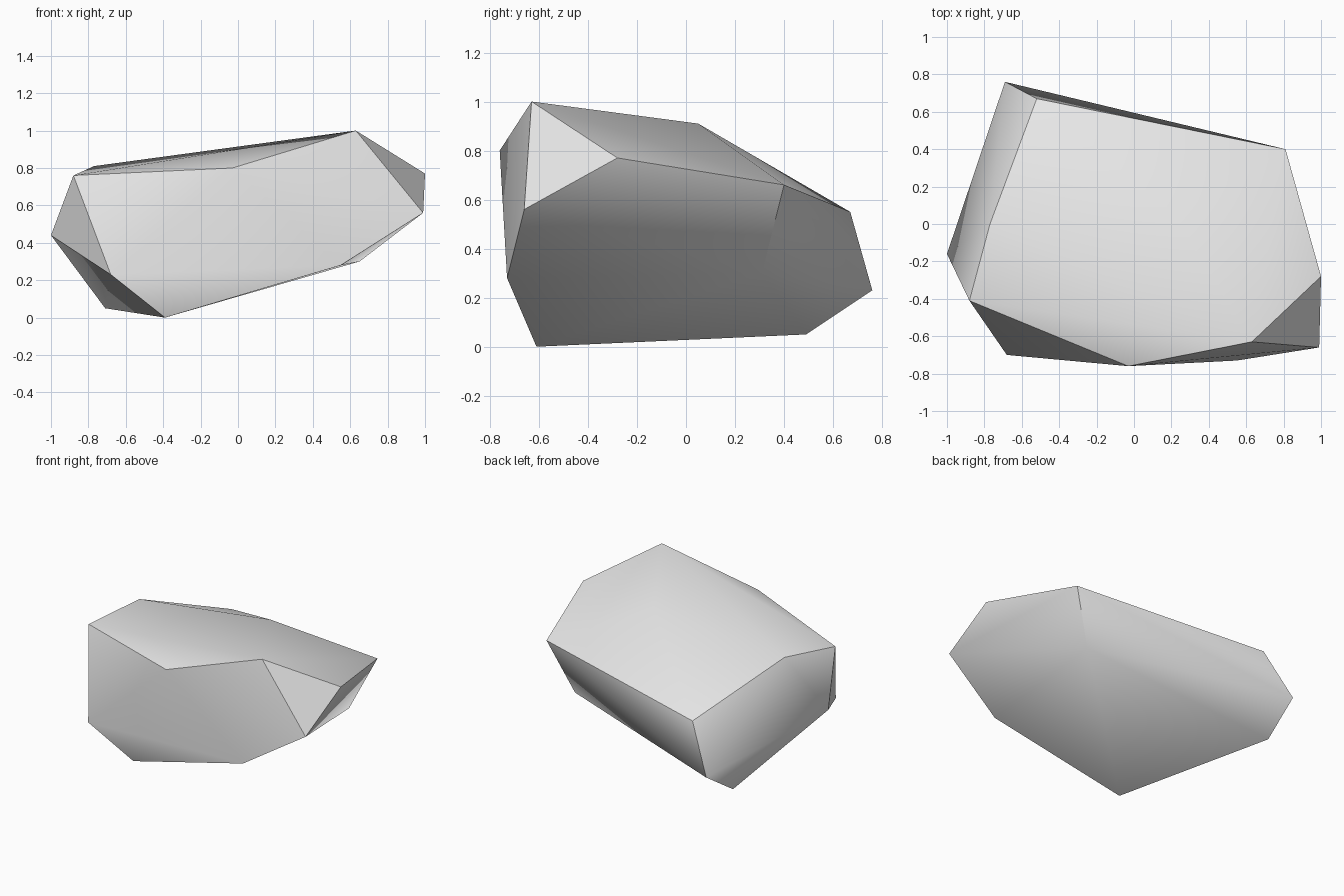
import bpy
import bmesh
import math

# Remove the default cube only
cube = bpy.data.objects.get("Cube")
if cube:
    bpy.data.objects.remove(cube, do_unlink=True)


def flat_material(name, colour):
    """One plain colour, shown in the viewport and in a render."""
    material = bpy.data.materials.new(name)
    material.use_nodes = True
    material.diffuse_color = colour
    material.node_tree.nodes["Principled BSDF"].inputs["Base Color"].default_value = colour
    return material


def convex_object(name, corners, material, smooth_angle):
    """Wrap corner points in a convex skin, keeping strong edges sharp."""
    bm = bmesh.new()
    for corner in corners:
        bm.verts.new(corner)
    hull = bmesh.ops.convex_hull(bm, input=bm.verts[:])
    unused = [v for v in bm.verts if not v.link_faces]
    bmesh.ops.delete(bm, geom=unused, context='VERTS')
    bmesh.ops.dissolve_limit(bm, angle_limit=math.radians(1),
                             verts=bm.verts[:], edges=bm.edges[:])
    bmesh.ops.recalc_face_normals(bm, faces=bm.faces[:])
    mesh = bpy.data.meshes.new(name)
    bm.to_mesh(mesh)
    bm.free()
    mesh.materials.append(material)
    obj = bpy.data.objects.new(name, mesh)
    bpy.context.collection.objects.link(obj)
    for other in bpy.context.selected_objects:
        other.select_set(False)
    obj.select_set(True)
    bpy.context.view_layer.objects.active = obj
    bpy.ops.object.shade_smooth_by_angle(angle=math.radians(smooth_angle))
    return obj


# Upper rim and crown of the boulder
crown = [
    (.63, -.63, 1), (1, -.28, .77), (.81, .4, .66), (.22, .05, .91),
    (-.52, .67, .55), (-.77, 0, .81), (-.88, -.41, .76), (-.03, -.76, .8),
]

# Flanks and underside
base = [
    (.99, -.66, .56), (.55, -.73, .28), (.65, .31, .3), (-.69, .76, .23),
    (-1, -.16, .44), (-.68, -.7, .23), (-.39, -.61, 0), (-.71, .49, .05),
]

stone = flat_material("stone grey", (.8, .8, .8, 1))
convex_object("boulder", crown + base, stone, 40)
